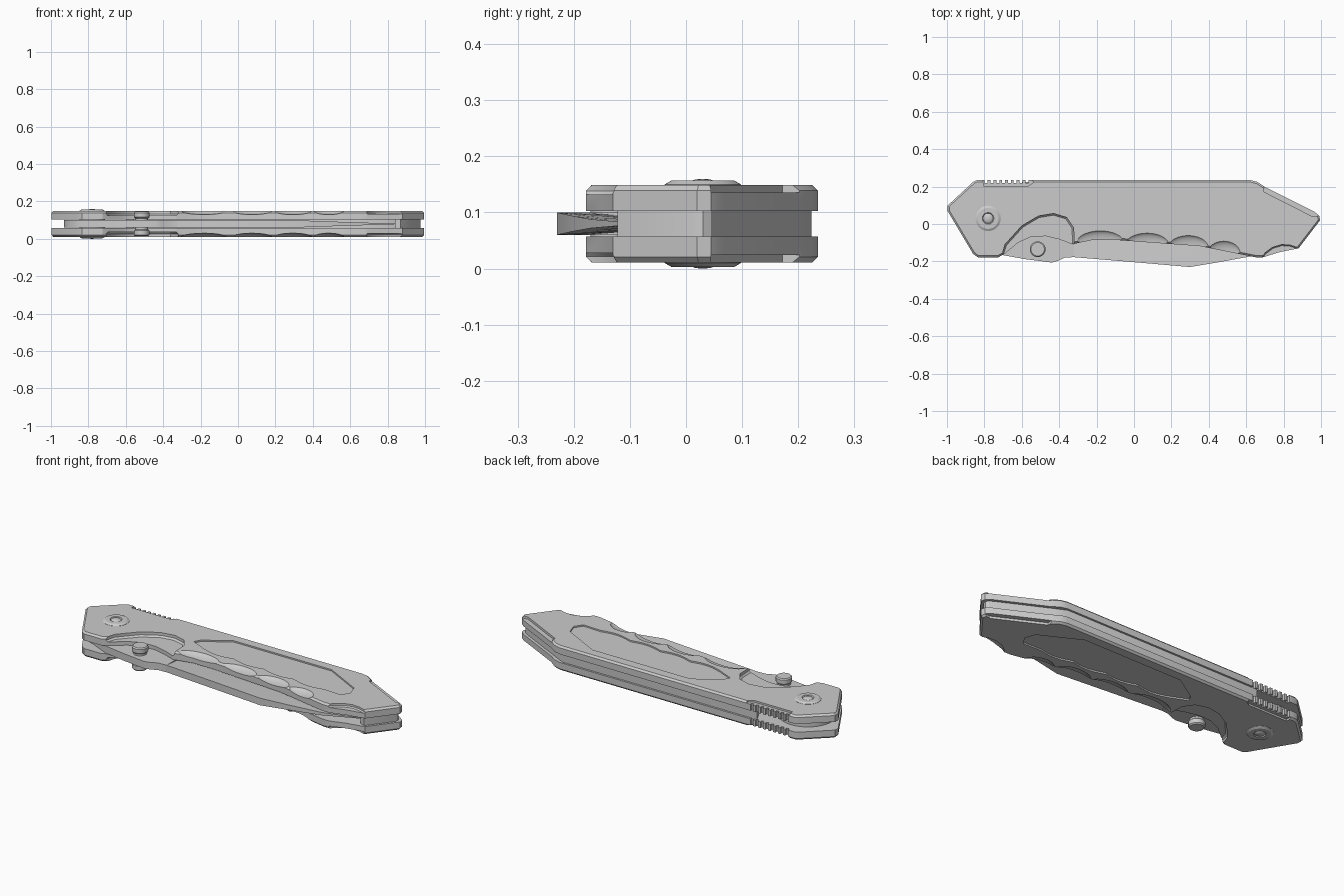
import bpy, bmesh, math
from mathutils import Matrix, Vector

cube = bpy.data.objects.get("Cube")
if cube:
    bpy.data.objects.remove(cube, do_unlink=True)

MID = 0.08                      # mid plane between the two scales
PIVOT = (-0.78, 0.03)
STUD = (-0.515, -0.135)

grey = bpy.data.materials.new("brushed_grey")
grey.use_nodes = True
grey.diffuse_color = (0.6, 0.6, 0.6, 1)
grey.node_tree.nodes["Principled BSDF"].inputs["Base Color"].default_value = (0.6, 0.6, 0.6, 1)


def finish(name, bm):
    """Turn a bmesh into a grey object."""
    bmesh.ops.recalc_face_normals(bm, faces=bm.faces[:])
    me = bpy.data.meshes.new(name)
    bm.to_mesh(me)
    bm.free()
    me.materials.append(grey)
    ob = bpy.data.objects.new(name, me)
    bpy.context.collection.objects.link(ob)
    return ob


def slab(name, pts, z0, z1, chamfer=0.0):
    """Extrude an outline from z0 to z1, chamfering the z1 end."""
    bm = bmesh.new()
    base = bm.faces.new([bm.verts.new((x, y, z0)) for x, y in pts])
    sign = 1 if z1 > z0 else -1
    res = bmesh.ops.extrude_face_region(bm, geom=[base], use_keep_orig=True)
    moved = [g for g in res["geom"] if isinstance(g, bmesh.types.BMVert)]
    bmesh.ops.translate(bm, verts=moved, vec=(0, 0, z1 - z0 - sign * chamfer))
    bmesh.ops.recalc_face_normals(bm, faces=bm.faces[:])
    if chamfer:
        cap = max(bm.faces, key=lambda f: sign * f.calc_center_median().z)
        bmesh.ops.inset_region(bm, faces=[cap], thickness=chamfer, depth=chamfer)
    return finish(name, bm)


def lathe(name, centre, profile, steps=32):
    """Spin an (r, z) profile about a vertical axis."""
    bm = bmesh.new()
    vs = [bm.verts.new((r, 0, z)) for r, z in profile]
    edges = [bm.edges.new(p) for p in zip(vs, vs[1:])]
    bmesh.ops.spin(bm, geom=vs + edges, cent=(0, 0, 0), axis=(0, 0, 1),
                   angle=2 * math.pi, steps=steps)
    bmesh.ops.remove_doubles(bm, verts=bm.verts[:], dist=1e-5)
    bmesh.ops.translate(bm, verts=bm.verts[:], vec=(*centre, 0))
    return finish(name, bm)


def cut(target, cutter):
    """Subtract a cutter and discard it."""
    mod = target.modifiers.new("cut", 'BOOLEAN')
    mod.operation, mod.solver, mod.object = 'DIFFERENCE', 'EXACT', cutter
    cutter.hide_render = True
    bpy.context.view_layer.objects.active = target
    bpy.ops.object.modifier_apply(modifier=mod.name)
    bpy.data.objects.remove(cutter, do_unlink=True)


def arc(cx, cy, r, a0, a1, n):
    return [(cx + r * math.cos(math.radians(a0 + (a1 - a0) * i / n)),
             cy + r * math.sin(math.radians(a0 + (a1 - a0) * i / n))) for i in range(n + 1)]


# Upper handle scale: chamfered outline
outline = [(-0.997, 0.098), (-0.86, 0.225), (-0.84, 0.235), (0.62, 0.235), (0.66, 0.225),
           (0.7, 0.198), (0.965, 0.065), (0.99, 0.045), (0.995, 0.02), (0.88, -0.13),
           (0.78, -0.15), (0.69, -0.178), (0.65, -0.178), (0.5, -0.148), (0.35, -0.118),
           (0.1, -0.1), (-0.1, -0.085), (-0.22, -0.085), (-0.33, -0.108), (-0.4, -0.082),
           (-0.47, -0.065), (-0.55, -0.068), (-0.62, -0.1), (-0.69, -0.158), (-0.725, -0.178),
           (-0.835, -0.178), (-0.86, -0.16), (-0.997, 0.07)]
upper = slab("upper_handle_scale", outline, 0.103, 0.149, 0.01)

# Opening recess beside the thumb stud
cut(upper, slab("stud_recess_cutter",
    [(-0.715, -0.2), (-0.69, -0.11), (-0.6, -0.01), (-0.51, 0.043), (-0.43, 0.056),
     (-0.36, 0.035), (-0.323, -0.02), (-0.32, -0.09), (-0.33, -0.2)], 0.17, 0.124, 0.009))

# Sunken grip panel with a wavy lower edge
wave = [(0.56 - 0.78 * i / 24, -0.04 + 0.05 * i / 24 - 0.018 * abs(math.sin(math.pi * i / 6)))
        for i in range(25)]
cut(upper, slab("panel_cutter",
    [(-0.31, 0.05), (-0.29, 0.085), (-0.15, 0.175), (0.46, 0.175), (0.68, 0.06), (0.7, 0.0),
     (0.67, -0.045)] + wave, 0.17, 0.141))

# Stepped bevels on the tail
cut(upper, slab("tail_back_cutter",
    [(0.69, 0.3), (0.695, 0.172), (0.955, 0.04), (1.1, 0.06), (1.1, 0.3)], 0.17, 0.136))
cut(upper, slab("tail_front_cutter",
    [(0.675, -0.195), (0.7, -0.155), (0.74, -0.125), (0.79, -0.11), (0.835, -0.113),
     (0.885, -0.13), (0.9, -0.2)], 0.17, 0.132, 0.006))

# Finger scallops along the front edge
for x, y, half in ((-0.18, -0.1, 0.13), (0.07, -0.112, 0.12), (0.29, -0.125, 0.11), (0.48, -0.155, 0.09)):
    bm = bmesh.new()
    bmesh.ops.create_uvsphere(bm, u_segments=32, v_segments=16, radius=1,
        matrix=Matrix.Translation((x, y, 0.155)) @ Matrix.Diagonal((half, 0.065, 0.026, 1)))
    cut(upper, finish("scallop_cutter", bm))

# Thumb ridge: lowered ledge and notches
cut(upper, slab("ledge_cutter", [(-0.81, 0.3), (-0.805, 0.203), (-0.565, 0.203), (-0.54, 0.22), (-0.54, 0.3)],
                0.17, 0.139))
for i in range(8):
    x = -0.79 + i * 0.031
    cut(upper, slab("notch_cutter",
        [(x - 0.008, 0.3), (x - 0.008, 0.22), (x + 0.008, 0.22), (x + 0.008, 0.3)], 0.09, 0.17))

# Lower scale mirrors the upper one
lower = upper.copy()
lower.data = upper.data.copy()
lower.name = "lower_handle_scale"
bpy.context.collection.objects.link(lower)
lower.data.transform(Matrix.Translation((0, 0, 2 * MID)) @ Matrix.Diagonal((1, 1, -1, 1)))
lower.data.flip_normals()

# Back spacer wrapping the tail
spacer = slab("back_spacer",
    [(-0.6, 0.224), (0.61, 0.224), (0.67, 0.195), (0.94, 0.06), (0.967, 0.045), (0.976, 0.03),
     (0.972, 0.012), (0.87, -0.122), (0.84, -0.11), (0.85, -0.04), (0.78, 0.02), (0.55, 0.09),
     (0.2, 0.13), (-0.56, 0.15)], 0.057, 0.103)

# Blade tang around the pivot
tang = slab("blade_tang", arc(*PIVOT, 0.15, 50, 255, 20) +
    [(-0.71, -0.165), (-0.58, -0.188), (-0.44, -0.206), (-0.41, -0.198), (-0.37, -0.18),
     (-0.32, -0.177), (-0.32, 0.02), (-0.5, 0.1)], 0.06, 0.1)

# Blade: spine outward, ground to an edge inside the handle
bm = bmesh.new()
rings = []
for x, spine, edge, t in ((-0.325, -0.177, 0.02, 0.02), (0.0, -0.204, 0.02, 0.02),
                          (0.3, -0.23, 0.01, 0.02), (0.46, -0.203, -0.005, 0.014),
                          (0.64, -0.17, -0.03, 0.008), (0.86, -0.09, -0.085, 0.001)):
    flat = spine + (edge - spine) * 0.25
    rings.append([bm.verts.new((x, y, MID + z)) for y, z in
                  ((spine, -t), (spine, t), (flat, t * 0.8), (edge, 0.001), (edge, -0.001), (flat, -t * 0.8))])
for a, b in zip(rings, rings[1:]):
    for i in range(6):
        j = (i + 1) % 6
        bm.faces.new((a[i], a[j], b[j], b[i]))
bm.faces.new(rings[0])
bm.faces.new(rings[-1])
blade = finish("blade", bm)

# Thumb stud through the tang
stud = lathe("thumb_stud", STUD,
    [(0, 0.015), (0.036, 0.015), (0.042, 0.021), (0.042, 0.044), (0.035, 0.05),
     (0.035, 0.11), (0.042, 0.116), (0.042, 0.139), (0.036, 0.145), (0, 0.145)], 24)

# Pivot screw with a domed centre on both sides
half = [(0.0, 0.08), (0.013, 0.079), (0.024, 0.075), (0.027, 0.072), (0.031, 0.077),
        (0.056, 0.077), (0.068, 0.07)]
screw = lathe("pivot_screw", PIVOT,
    [(r, MID + z) for r, z in half] + [(r, MID - z) for r, z in reversed(half)], 40)

# Smooth curved surfaces, keep hard edges
bpy.ops.object.select_all(action='DESELECT')
for ob in (upper, lower, spacer, tang, blade, stud, screw):
    ob.select_set(True)
bpy.context.view_layer.objects.active = upper
bpy.ops.object.shade_smooth_by_angle(angle=math.radians(28))
